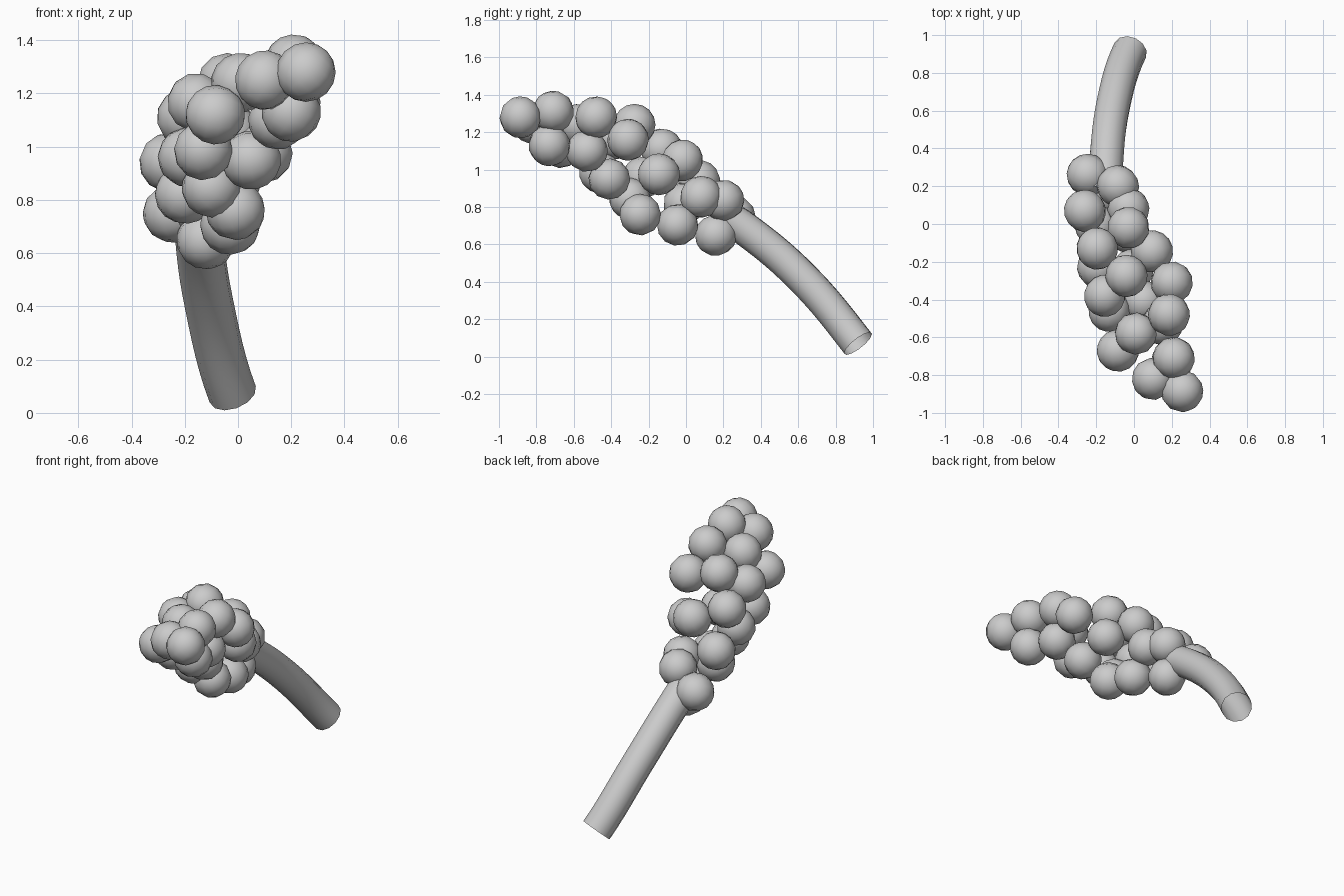
import bpy
import random
from mathutils import Vector

if "Cube" in bpy.data.objects:
    bpy.data.objects.remove(bpy.data.objects["Cube"])

random.seed(4)

# Stem: open bent tube ending inside the cluster
path = [(-0.02, 0.92, 0.07), (-0.11, 0.63, 0.415), (-0.147, 0.32, 0.68), (-0.15, 0.16, 0.78)]
curve = bpy.data.curves.new("stem", "CURVE")
curve.dimensions = "3D"
curve.bevel_depth = 0.092
curve.bevel_resolution = 4
curve.resolution_u = 6
spline = curve.splines.new("BEZIER")
spline.bezier_points.add(len(path) - 1)
for bp, co in zip(spline.bezier_points, path):
    bp.co = co
    bp.handle_left_type = bp.handle_right_type = "AUTO"
# Steeper start at the foot of the stem
first = spline.bezier_points[0]
first.handle_left_type = first.handle_right_type = "FREE"
first.handle_right = Vector(path[0]) + Vector((-0.044, -0.09, 0.115))
first.handle_left = Vector(path[0]) - Vector((-0.044, -0.09, 0.115))
stem = bpy.data.objects.new("stem", curve)
bpy.context.collection.objects.link(stem)
bpy.context.view_layer.objects.active = stem
stem.select_set(True)
bpy.ops.object.convert(target="MESH")
bpy.ops.object.shade_smooth()

# Buds: clustered balls, from tip to stem
buds = [
    (0.255, -0.885, 1.28), (0.10, -0.82, 1.25), (0.21, -0.71, 1.31),
    (-0.085, -0.67, 1.12), (0.20, -0.73, 1.13), (0.01, -0.58, 1.24),
    (0.185, -0.48, 1.28), (0.15, -0.53, 1.10), (0.20, -0.31, 1.16),
    (-0.04, -0.275, 1.24), (-0.155, -0.38, 1.165), (-0.13, -0.46, 0.985),
    (0.05, -0.41, 0.95), (0.095, -0.145, 0.975), (-0.195, -0.13, 1.11),
    (-0.19, -0.23, 0.96), (-0.10, -0.30, 0.845), (-0.01, -0.245, 0.76),
    (-0.03, -0.02, 1.05), (-0.20, -0.01, 0.82), (-0.03, -0.045, 0.705),
    (-0.26, 0.07, 0.94), (-0.03, 0.08, 0.855), (-0.085, 0.20, 0.835),
    (-0.245, 0.26, 0.75), (-0.12, 0.16, 0.65),
]
for i, p in enumerate(buds):
    rot = [random.uniform(0, 3.1) for _ in range(3)]
    bpy.ops.mesh.primitive_uv_sphere_add(segments=12, ring_count=8, radius=0.112,
                                         location=p, rotation=rot)
    bpy.context.object.name = f"bud_{i + 1}"
    bpy.ops.object.shade_smooth()
